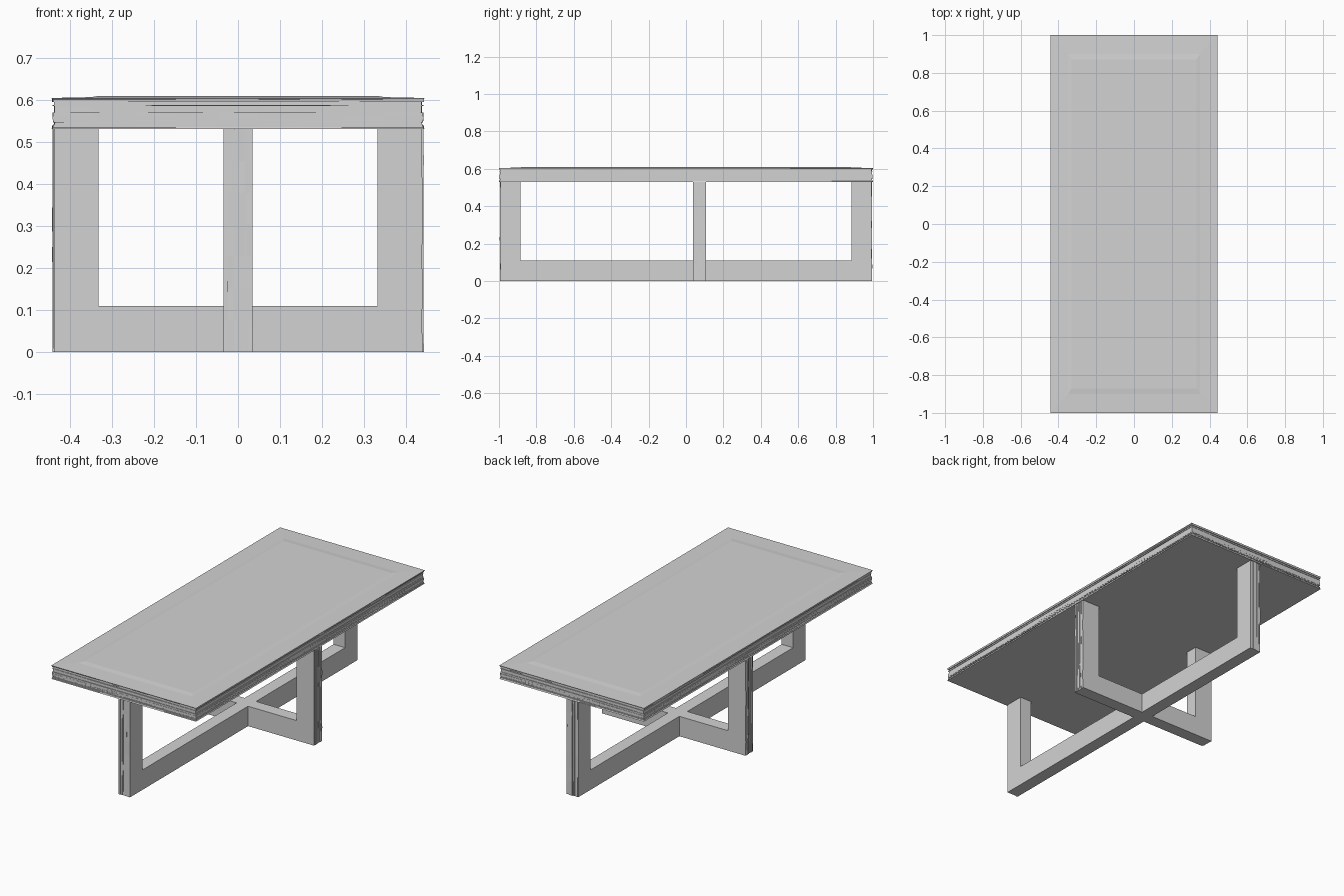
import bpy, bmesh, random
from mathutils import Vector

random.seed(4)
if "Cube" in bpy.data.objects:
    bpy.data.objects.remove(bpy.data.objects["Cube"], do_unlink=True)

grey = bpy.data.materials.new("plain grey")
grey.use_nodes = True
colour = (0.65, 0.65, 0.65, 1)
grey.diffuse_color = colour
grey.node_tree.nodes["Principled BSDF"].inputs["Base Color"].default_value = colour

HALF_X, HALF_Y = 0.443, 1.0
UNDERSIDE, RIM, CROWN = 0.53, 0.604, 0.609
RAIL, POST, HALF_THICK = 0.11, 0.11, 0.035


def loft(name, rings):
    """Skin a stack of matching outlines and cap both ends."""
    bm = bmesh.new()
    loops = [[bm.verts.new(p) for p in ring] for ring in rings]
    n = len(loops[0])
    for a, b in zip(loops, loops[1:]):
        for i in range(n):
            j = (i + 1) % n
            bm.faces.new((a[i], a[j], b[j], b[i]))
    bm.faces.new(loops[0][::-1])
    bm.faces.new(loops[-1])
    bmesh.ops.recalc_face_normals(bm, faces=bm.faces)
    mesh = bpy.data.meshes.new(name)
    bm.to_mesh(mesh)
    bm.free()
    mesh.materials.append(grey)
    obj = bpy.data.objects.new(name, mesh)
    bpy.context.collection.objects.link(obj)
    return obj


def plies(low, high, count):
    """Split a thickness into uneven layers."""
    cuts = sorted(random.uniform(low, high) for _ in range(count - 1))
    cuts = [low] + cuts + [high]
    return list(zip(cuts, cuts[1:]))


def wobble(depth, count):
    """Rough sawn edge: a shared setback with small steps along its length."""
    base = random.uniform(0, depth)
    return [base + random.uniform(0, depth / 3) for _ in range(count)]


def rectangle(hx, hy, z, setbacks):
    """Rectangle outline with several points on each side."""
    corners = [Vector((-hx, -hy)), Vector((hx, -hy)), Vector((hx, hy)), Vector((-hx, hy))]
    steps = len(setbacks) // 4
    ring = []
    for side in range(4):
        a, b = corners[side], corners[(side + 1) % 4]
        inward = Vector((a.y - b.y, b.x - a.x)).normalized()
        for k in range(steps):
            p = a.lerp(b, k / steps)
            s = setbacks[side * steps + k]
            if k == 0:
                p -= Vector((s if p.x > 0 else -s, s if p.y > 0 else -s))
            else:
                p += inward * s
            ring.append((p.x, p.y, z))
    return ring


# Table top: layered rough edge, then a slightly raised centre field
SIDE_STEPS = 9
clean = [0] * (4 * SIDE_STEPS)
rings = [rectangle(HALF_X, HALF_Y, UNDERSIDE, clean)]
for low, high in plies(UNDERSIDE + 0.004, RIM - 0.004, 15):
    setbacks = wobble(0.006, 4 * SIDE_STEPS)
    rings += [rectangle(HALF_X, HALF_Y, z, setbacks) for z in (low, high)]
rings += [rectangle(HALF_X, HALF_Y, RIM, clean),
          rectangle(0.35, 0.9, RIM + 0.002, clean),
          rectangle(0.33, 0.87, CROWN, clean)]
loft("table_top", rings)


def u_frame(name, half, place):
    """U-shaped frame whose outer post faces show the layers."""
    count = 8
    heights = [UNDERSIDE * i / (count - 1) for i in range(count)]
    rings = []
    for low, high in plies(-HALF_THICK, HALF_THICK, 13):
        left, right = wobble(0.005, count), wobble(0.005, count)
        inner = half - POST
        outline = [(half - s, z) for s, z in zip(right, heights)]
        outline += [(inner, UNDERSIDE), (inner, RAIL), (-inner, RAIL), (-inner, UNDERSIDE)]
        outline += [(s - half, z) for s, z in zip(left, heights)][::-1]
        rings += [[place(u, t, z) for u, z in outline] for t in (low, high)]
    return loft(name, rings)


# Crossed base frames; the short one sits slightly behind the middle
u_frame("long_base_frame", 0.996, lambda u, t, z: (t, u, z))
u_frame("short_base_frame", 0.442, lambda u, t, z: (u, 0.073 + t, z))
